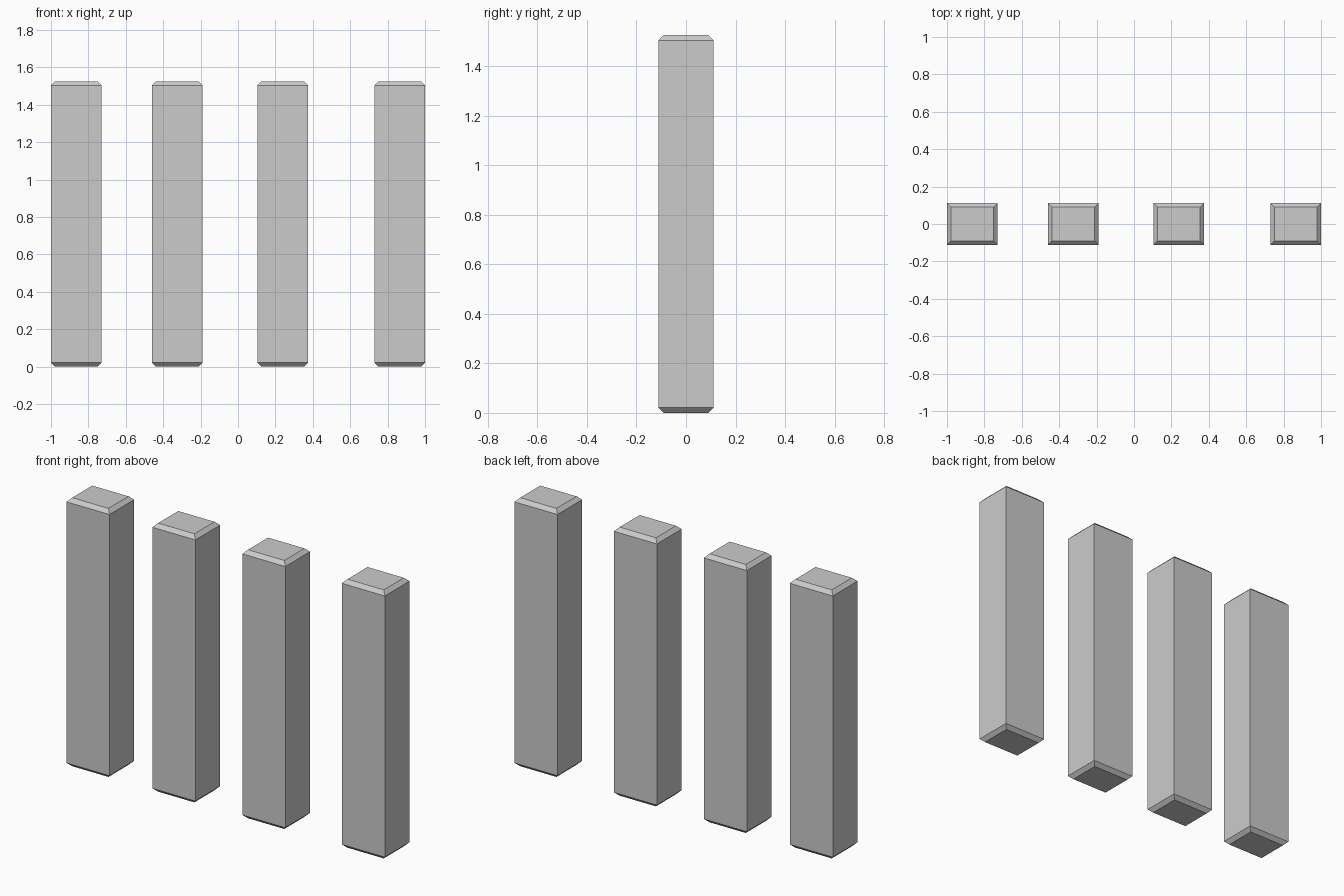
import bpy, bmesh
from mathutils import Matrix

if "Cube" in bpy.data.objects:
    bpy.data.objects.remove(bpy.data.objects["Cube"])

WIDTH, DEPTH, HEIGHT, CHAMFER = 0.27, 0.222, 1.525, 0.021


def make_post(name, x):
    # Square shaft, with both end caps inset and pushed out to form the chamfers
    bm = bmesh.new()
    shaft = HEIGHT - 2 * CHAMFER
    bmesh.ops.create_cube(bm, size=1, matrix=Matrix.Diagonal((WIDTH, DEPTH, shaft, 1)))
    bm.normal_update()
    caps = [f for f in bm.faces if abs(f.normal.z) > 0.9]
    bmesh.ops.inset_individual(bm, faces=caps, thickness=CHAMFER,
                               depth=CHAMFER, use_even_offset=True)
    mesh = bpy.data.meshes.new(name)
    bm.to_mesh(mesh)
    bm.free()
    post = bpy.data.objects.new(name, mesh)
    post.location = (x, 0, HEIGHT / 2)
    bpy.context.collection.objects.link(post)


# Row of four posts, left to right
for i, x in enumerate((-0.865, -0.325, 0.24, 0.865), 1):
    make_post(f"post_{i}", x)
